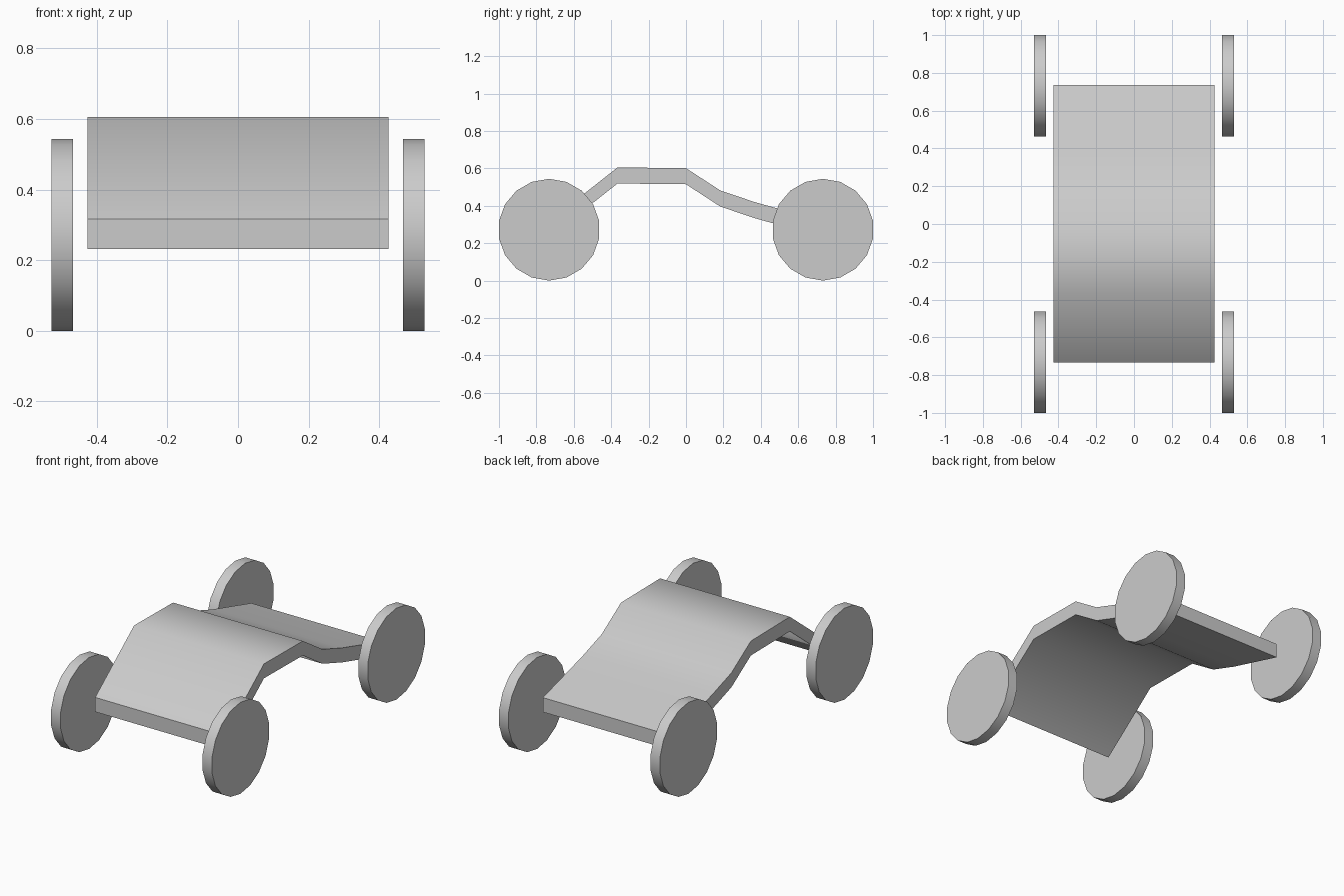
import bpy, bmesh, math
from mathutils import Matrix

if "Cube" in bpy.data.objects:
    bpy.data.objects.remove(bpy.data.objects["Cube"])


def make_object(name, bm):
    bmesh.ops.recalc_face_normals(bm, faces=bm.faces)
    mesh = bpy.data.meshes.new(name)
    bm.to_mesh(mesh)
    bm.free()
    obj = bpy.data.objects.new(name, mesh)
    bpy.context.collection.objects.link(obj)
    bpy.ops.object.select_all(action='DESELECT')
    obj.select_set(True)
    bpy.context.view_layer.objects.active = obj
    bpy.ops.object.shade_smooth_by_angle(angle=math.radians(50))
    return obj


# Bent body panel: side profile (y, z) swept across the width
HALF_WIDTH, THICKNESS = 0.427, 0.086
profile = [(-0.732, 0.317), (-0.366, 0.605), (0.0, 0.601),
           (0.183, 0.482), (0.366, 0.42), (0.735, 0.317)]
bm = bmesh.new()
rings = []
for y, z in profile:
    rings.append([bm.verts.new(co) for co in (
        (-HALF_WIDTH, y, z), (HALF_WIDTH, y, z),
        (HALF_WIDTH, y, z - THICKNESS), (-HALF_WIDTH, y, z - THICKNESS))])
for a, b in zip(rings, rings[1:]):
    for i in range(4):
        j = (i + 1) % 4
        bm.faces.new((a[i], a[j], b[j], b[i]))
bm.faces.new(rings[0])
bm.faces.new(rings[-1])
make_object("body_panel", bm)


# Four 18-sided disc wheels, each with a vertex at top and bottom
RADIUS, WIDTH, SIDES = 0.272, 0.062, 18


def wheel(name, x, y):
    bm = bmesh.new()
    rims = []
    for dx in (-WIDTH / 2, WIDTH / 2):
        rims.append([bm.verts.new((x + dx,
                                   y + RADIUS * math.sin(math.tau * i / SIDES),
                                   RADIUS + RADIUS * math.cos(math.tau * i / SIDES)))
                     for i in range(SIDES)])
    a, b = rims
    for i in range(SIDES):
        j = (i + 1) % SIDES
        bm.faces.new((a[i], a[j], b[j], b[i]))
    bm.faces.new(a)
    bm.faces.new(b)
    make_object(name, bm)


for end, y in (("front", -0.732), ("back", 0.732)):
    for side, x in (("left", -0.498), ("right", 0.498)):
        wheel(f"{end}_{side}_wheel", x, y)
